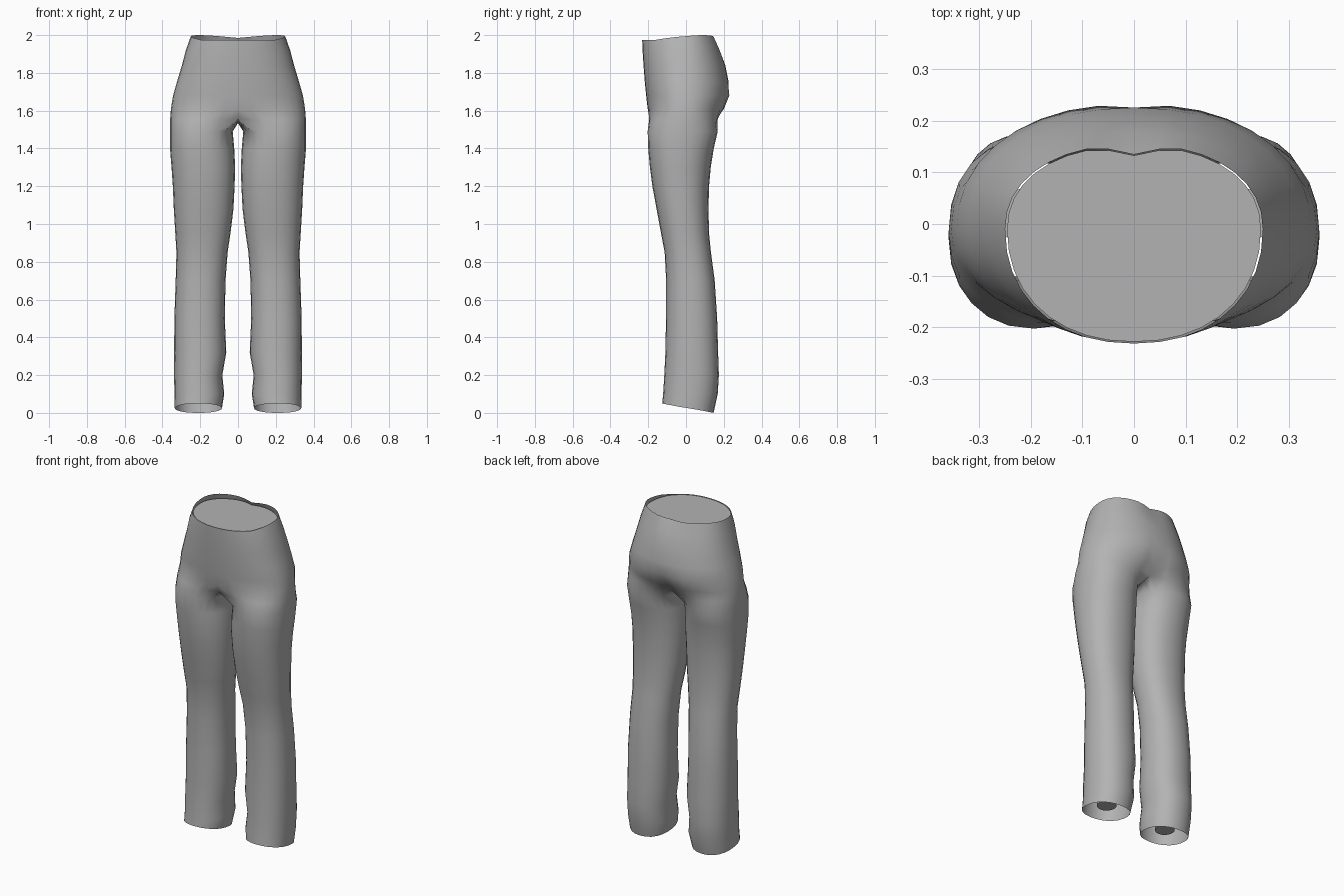
import bpy, bmesh, math
from math import sin, cos, radians, pi

if "Cube" in bpy.data.objects:
    bpy.data.objects.remove(bpy.data.objects["Cube"])

ARC, LOOP = 19, 24      # points on the outer arc / on the whole leg loop

# waist to hip rows: z, half width, front y, back y, depth of the rear centre dip
HIPS = [(1.975, .250, -.232, .155, .020), (1.92, .276, -.230, .182, .004),
        (1.84, .297, -.225, .208, .0), (1.75, .324, -.218, .226, .0),
        (1.68, .344, -.211, .234, .008), (1.61, .355, -.203, .208, .03)]
# thigh to hem rows: z, inner x, outer x, front y, back y
LEG = [(1.49, .028, .360, -.203, .168), (1.40, .020, .360, -.200, .147),
       (1.30, .015, .352, -.191, .131), (1.20, .018, .345, -.178, .122),
       (1.08, .024, .340, -.156, .119), (.95, .040, .332, -.132, .122),
       (.85, .055, .326, -.113, .132), (.70, .066, .330, -.105, .152),
       (.50, .070, .337, -.106, .165), (.32, .062, .338, -.109, .170),
       (.20, .083, .338, -.115, .174), (.10, .073, .337, -.121, .168),
       (.0, .085, .335, -.126, .146)]


def power(v, p):
    return math.copysign(abs(v) ** p, v)


def hip_point(row, k):
    z, w, front, back, dip = row
    s = -pi / 2 + pi * k / (ARC - 1)
    x = w * power(cos(s), .92) if 0 < k < ARC - 1 else 0.0
    mid = -.01
    y = mid + power(sin(s), .92) * ((back - mid) if s > 0 else (mid - front))
    if s > 0:
        y -= dip * math.exp(-(x / .05) ** 2)
    return [x, y, z]


def leg_point(row, k):
    z, inner, outer, front, back = row
    a = radians(-135 + 360 * k / LOOP)
    x = (inner + outer) / 2 + (outer - inner) / 2 * power(cos(a), .9)
    y = (front + back) / 2 + (back - front) / 2 * power(sin(a), .9)
    if z == 0:                                   # hem is higher at the front
        z = .025 - .025 * sin(a)
    return [x, y, z]


def bridge(bm, a, b, closed):
    n = len(a)
    for i in range(n if closed else n - 1):
        j = (i + 1) % n
        bm.faces.new((a[i], a[j], b[j], b[i]))


def finish(name, bm, mat):
    mesh = bpy.data.meshes.new(name)
    bm.to_mesh(mesh)
    bm.free()
    ob = bpy.data.objects.new(name, mesh)
    bpy.context.collection.objects.link(ob)
    mesh.materials.append(mat)
    mirror = ob.modifiers.new("mirror", 'MIRROR')
    mirror.use_clip = True
    bpy.ops.object.select_all(action='DESELECT')
    ob.select_set(True)
    bpy.context.view_layer.objects.active = ob
    bpy.ops.object.shade_smooth_by_angle(angle=radians(50))
    return ob


cloth = bpy.data.materials.new("grey cloth")
cloth.diffuse_color = (.45, .45, .45, 1)
cloth.use_nodes = True
cloth.node_tree.nodes["Principled BSDF"].inputs["Base Color"].default_value = cloth.diffuse_color

# trousers: one half, mirrored
bm = bmesh.new()
rows = []
for r, row in enumerate(HIPS):
    pts = [hip_point(row, k) for k in range(ARC)]
    if r == 0:                                   # raised rim at sides and back
        for k, p in enumerate(pts):
            s = -90 + 180 * k / (ARC - 1)
            p[2] += .025 * max(0, sin(pi * (s + 40) / 150))
    rows.append([bm.verts.new(p) for p in pts])

# crotch ring: halfway between hip and thigh, closed along the centre line
ring = []
for k in range(ARC):
    h, g = hip_point((1.55, .359, -.203, .185, .02), k), leg_point(LEG[0], k)
    p = [(h[0] + g[0]) / 2, (h[1] + g[1]) / 2, 1.555]
    if k in (0, ARC - 1):
        p[0] = 0
    ring.append(p)
y_back, y_front = ring[-1][1], ring[0][1]
inside = LOOP - ARC
for j in range(1, inside + 1):
    t = j / (inside + 1)
    ring.append([0, y_back + (y_front - y_back) * t, 1.555 - .02 * sin(pi * t)])
crotch = [bm.verts.new(p) for p in ring]
for a, b in zip(rows, rows[1:]):
    bridge(bm, a, b, False)
bridge(bm, rows[-1], crotch[:ARC], False)

# leg
last = crotch
for row in LEG:
    new = [bm.verts.new(leg_point(row, k)) for k in range(LOOP)]
    bridge(bm, last, new, True)
    last = new
bmesh.ops.recalc_face_normals(bm, faces=bm.faces[:])
finish("trousers", bm, cloth)

# flat panel closing the waist just below the rim
bm = bmesh.new()
edge = []
for k in range(ARC):
    x, y, z = hip_point(HIPS[0], k)
    edge.append(bm.verts.new((x * .985, y * .985, 1.972)))
face = bm.faces.new(edge)
face.normal_update()
if face.normal.z < 0:
    face.normal_flip()
finish("waist_panel", bm, cloth)

# short ankle stub inside each hem
bm = bmesh.new()
rings = [[bm.verts.new((.21 + .055 * cos(2 * pi * i / 16), .015 + .055 * sin(2 * pi * i / 16), z))
          for i in range(16)] for z in (.13, .06)]
bridge(bm, rings[0], rings[1], True)
bm.faces.new(rings[1])
bmesh.ops.recalc_face_normals(bm, faces=bm.faces[:])
finish("ankle_stub", bm, cloth)
